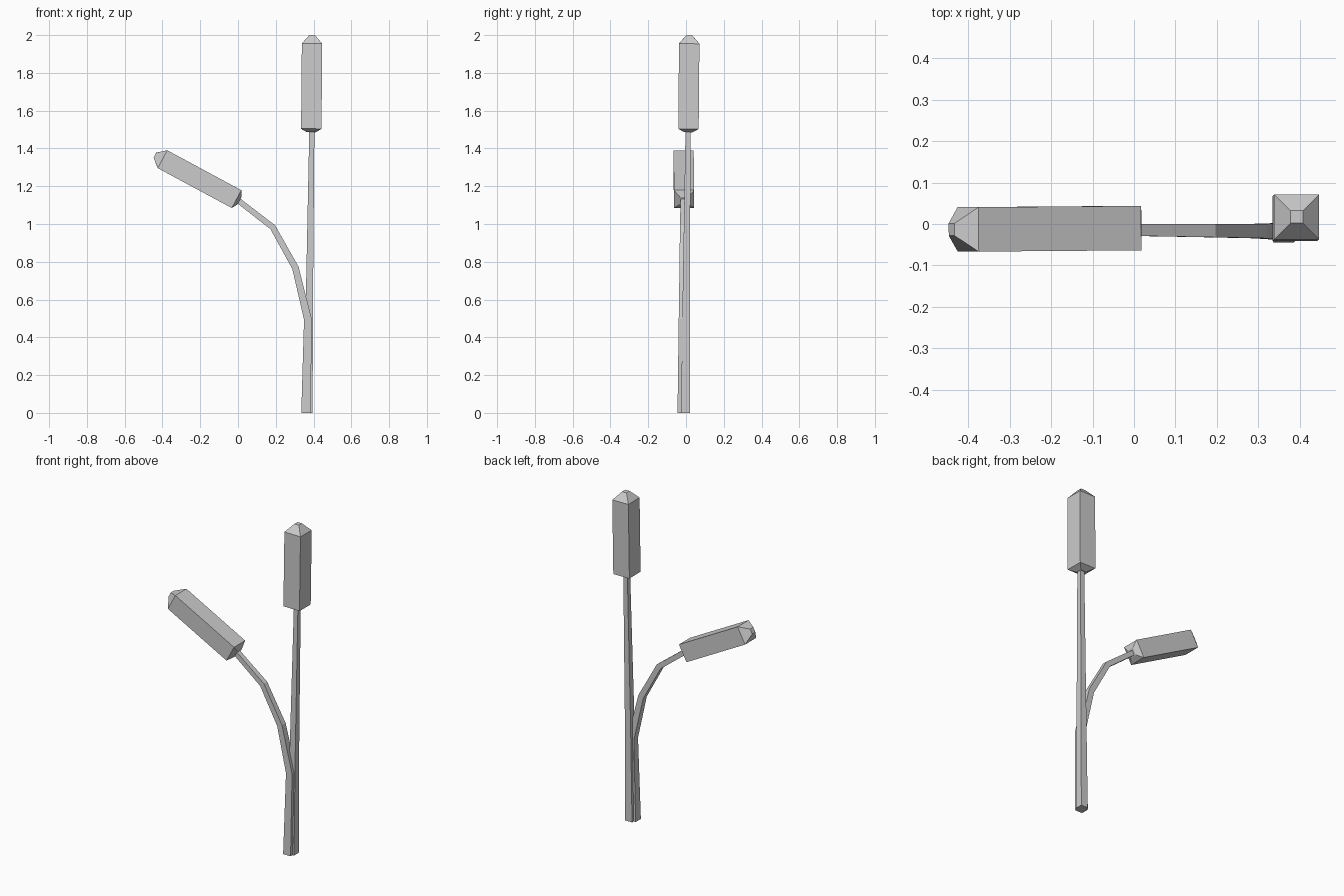
import bpy, bmesh
from mathutils import Vector

if "Cube" in bpy.data.objects:
    bpy.data.objects.remove(bpy.data.objects["Cube"])


def square_loft(name, rings):
    """Skin square sections given as (centre, width) along a path."""
    pts = [Vector(c) for c, w in rings]
    bm = bmesh.new()
    loops = []
    for i, (c, w) in enumerate(rings):
        a = (pts[i] - pts[max(i - 1, 0)]).normalized()
        b = (pts[min(i + 1, len(pts) - 1)] - pts[i]).normalized()
        t = (a + b).normalized()
        if c[2] == 0:
            t = Vector((0, 0, 1))          # flat cut on the ground
        u = Vector((0, 1, 0))
        u = (u - t * u.dot(t)).normalized()
        v = t.cross(u)
        h = w / 2
        loops.append([bm.verts.new(pts[i] + u * h * p + v * h * q)
                      for p, q in ((-1, -1), (1, -1), (1, 1), (-1, 1))])
    for lo, hi in zip(loops, loops[1:]):
        for k in range(4):
            bm.faces.new((lo[k], lo[(k + 1) % 4], hi[(k + 1) % 4], hi[k]))
    bm.faces.new(loops[0][::-1])
    bm.faces.new(loops[-1])
    bmesh.ops.recalc_face_normals(bm, faces=bm.faces)
    me = bpy.data.meshes.new(name)
    bm.to_mesh(me)
    bm.free()
    ob = bpy.data.objects.new(name, me)
    bpy.context.collection.objects.link(ob)
    return ob


def seed_head(name, start, end, width):
    """Square block with a shallow taper below and a blunt pyramid on top."""
    a, b = Vector(start), Vector(end)
    d = (b - a).normalized()
    square_loft(name, [(a - d * 0.018, 0.045), (a, width),
                       (b, width), (b + d * 0.045, 0.03)])


# Upright reed
square_loft("straight_stem", [((0.372, -0.003, 0), 0.046),
                              ((0.378, 0.001, 0.6), 0.038),
                              ((0.391, 0.011, 1.5), 0.027)])
seed_head("upright_head", (0.388, 0.013, 1.504), (0.392, 0.017, 1.955), 0.108)

# Bent reed
square_loft("bent_stem", [((0.36, -0.02, 0), 0.05),
                          ((0.37, -0.018, 0.495), 0.041),
                          ((0.304, -0.017, 0.768), 0.035),
                          ((0.184, -0.016, 0.983), 0.032),
                          ((-0.01, -0.014, 1.133), 0.029)])
seed_head("bent_head", (-0.008, -0.01, 1.132), (-0.40, -0.013, 1.343), 0.107)
